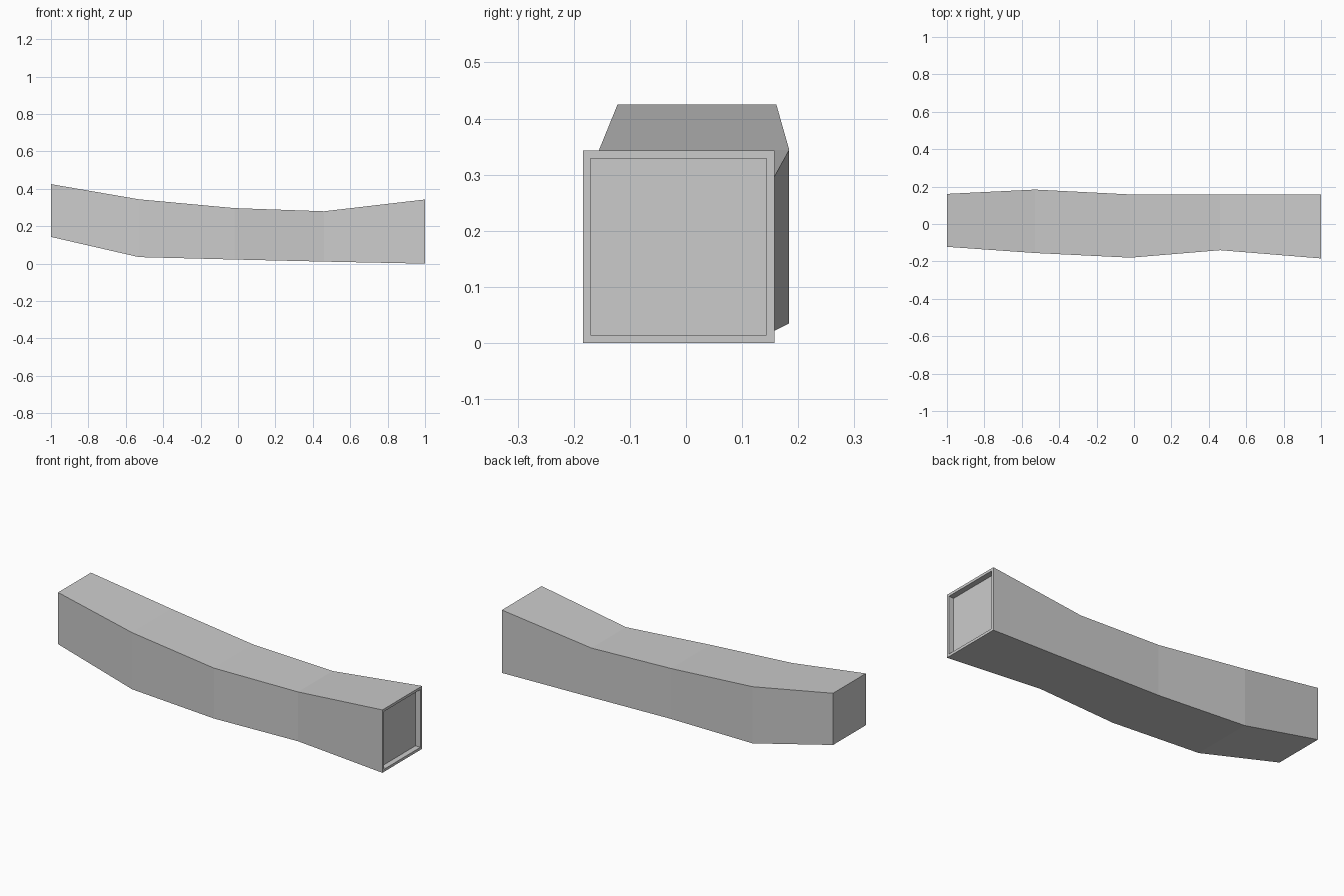
import bpy
import bmesh

cube = bpy.data.objects.get("Cube")
if cube:
    bpy.data.objects.remove(cube, do_unlink=True)

# Single plain grey material
grey = bpy.data.materials.new("plain_grey")
grey.use_nodes = True
colour = (0.6, 0.6, 0.6, 1.0)
grey.diffuse_color = colour
grey.node_tree.nodes["Principled BSDF"].inputs["Base Color"].default_value = colour

# Rectangular sections along the beam: x, y min, y max, z min, z max
SECTIONS = [
    (-1.00, -0.122, 0.161, 0.143, 0.425),
    (-0.53, -0.155, 0.184, 0.035, 0.344),
    (-0.02, -0.180, 0.158, 0.022, 0.297),
    (0.46, -0.140, 0.158, 0.011, 0.280),
    (1.00, -0.184, 0.158, 0.000, 0.343),
]
RIM = 0.02
RECESS_DEPTH = 0.03

bm = bmesh.new()
rings = []
for x, y0, y1, z0, z1 in SECTIONS:
    corners = [(y0, z0), (y1, z0), (y1, z1), (y0, z1)]
    rings.append([bm.verts.new((x, y, z)) for y, z in corners])

# Side walls between neighbouring sections
for a, b in zip(rings, rings[1:]):
    for i in range(4):
        j = (i + 1) % 4
        bm.faces.new((a[i], a[j], b[j], b[i]))

# End caps
bm.faces.new(rings[0])
open_end = bm.faces.new(rings[-1])
bmesh.ops.recalc_face_normals(bm, faces=bm.faces[:])

# Rim and shallow recess in the left end
bmesh.ops.inset_individual(bm, faces=[open_end], thickness=RIM)
bmesh.ops.inset_individual(bm, faces=[open_end], thickness=0.0, depth=0.0)
bmesh.ops.translate(bm, verts=open_end.verts[:], vec=(-RECESS_DEPTH, 0, 0))
bm.normal_update()

mesh = bpy.data.meshes.new("bent_beam")
bm.to_mesh(mesh)
bm.free()
mesh.materials.append(grey)
beam = bpy.data.objects.new("bent_beam", mesh)
bpy.context.collection.objects.link(beam)
